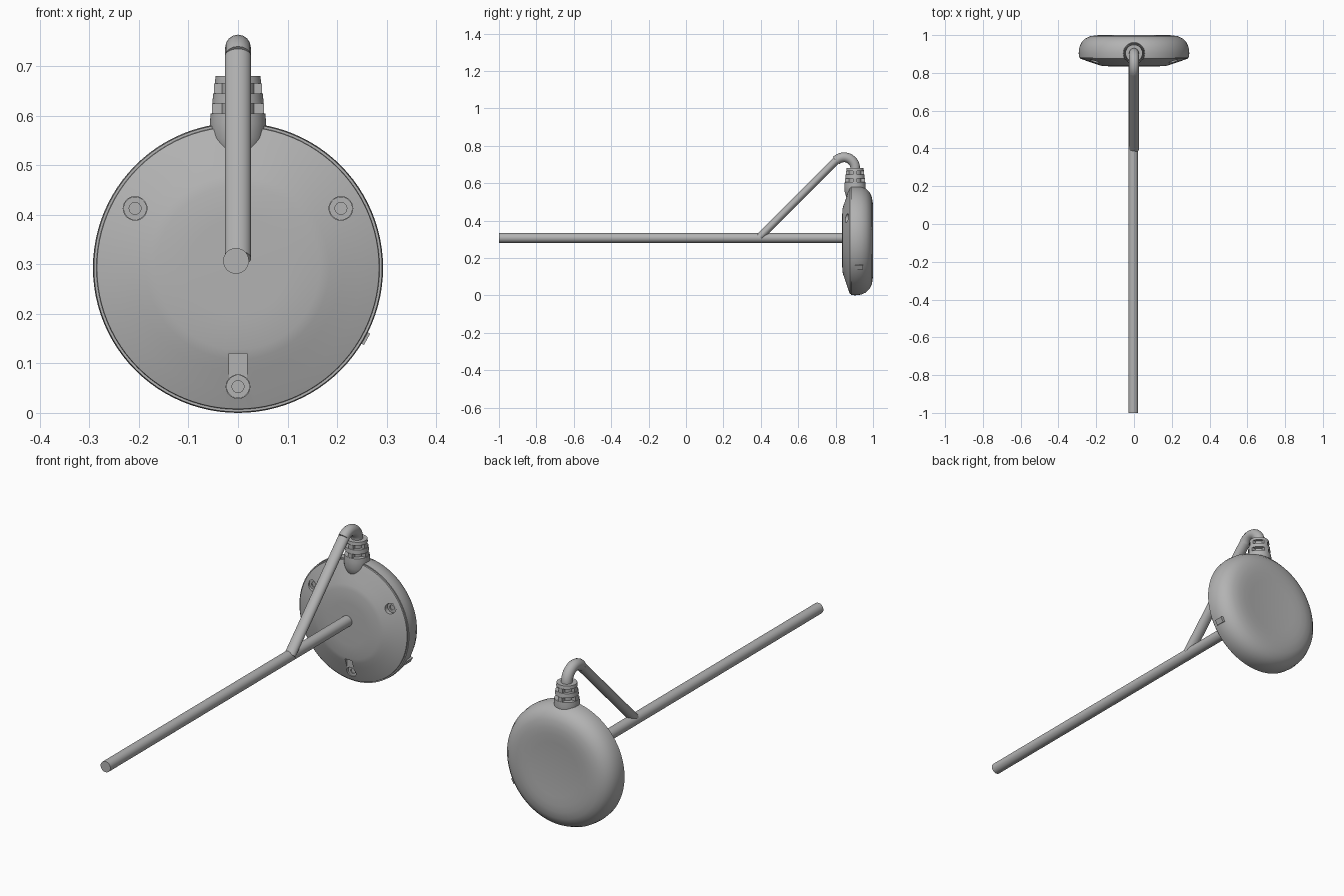
import bpy, bmesh, math
from mathutils import Vector, Matrix

if "Cube" in bpy.data.objects:
    bpy.data.objects.remove(bpy.data.objects["Cube"], do_unlink=True)

grey = bpy.data.materials.new("plain grey")
grey.use_nodes = True
grey.diffuse_color = (0.45, 0.45, 0.45, 1)
grey.node_tree.nodes["Principled BSDF"].inputs["Base Color"].default_value = (0.45, 0.45, 0.45, 1)
parts = []


def finish(bm, name):
    bmesh.ops.recalc_face_normals(bm, faces=bm.faces)
    mesh = bpy.data.meshes.new(name)
    bm.to_mesh(mesh)
    bm.free()
    mesh.materials.append(grey)
    obj = bpy.data.objects.new(name, mesh)
    bpy.context.collection.objects.link(obj)
    parts.append(obj)
    return obj


def lathe(name, profile, axis, centre, segments):
    """Spin (radius, height) points round the given axis."""
    axis, centre = Vector(axis), Vector(centre)
    bm = bmesh.new()
    verts = [bm.verts.new(centre + Vector((r, 0, 0)) + axis * h) for r, h in profile]
    edges = [bm.edges.new(pair) for pair in zip(verts, verts[1:])]
    bmesh.ops.spin(bm, geom=verts + edges, cent=centre, axis=axis,
                   angle=math.tau, steps=segments)
    bmesh.ops.remove_doubles(bm, verts=bm.verts, dist=0.0002)
    return finish(bm, name)


def rod(name, start, end, rx, ry, segments=32):
    start, end = Vector(start), Vector(end)
    bm = bmesh.new()
    bmesh.ops.create_cone(bm, cap_ends=True, segments=segments, radius1=1, radius2=1, depth=1)
    turn = (end - start).to_track_quat('Z', 'Y').to_matrix().to_4x4()
    size = Matrix.Diagonal((rx, ry, (end - start).length, 1))
    bm.transform(Matrix.Translation((start + end) / 2) @ turn @ size)
    return finish(bm, name)


def box(name, centre, size, turn=Matrix.Identity(4)):
    bm = bmesh.new()
    bmesh.ops.create_cube(bm, size=1)
    bm.transform(Matrix.Translation(centre) @ turn @ Matrix.Diagonal((*size, 1)))
    return finish(bm, name)


def cut(target, cutter):
    mod = target.modifiers.new("cut", 'BOOLEAN')
    mod.operation, mod.solver, mod.object = 'DIFFERENCE', 'EXACT', cutter
    bpy.context.view_layer.objects.active = target
    bpy.ops.object.modifier_apply(modifier=mod.name)
    parts.remove(cutter)
    bpy.data.objects.remove(cutter, do_unlink=True)


# Round housing: shallow cone in front, seam step, soft dome behind
MID = 0.293
housing = lathe("housing", [
    (0, 0.834), (0.10, 0.834), (0.165, 0.836), (0.185, 0.841), (0.21, 0.85),
    (0.25, 0.863), (0.285, 0.876), (0.286, 0.882), (0.291, 0.882), (0.293, 0.905),
    (0.289, 0.937), (0.277, 0.963), (0.258, 0.982), (0.232, 0.994), (0.2, 0.999),
    (0.17, 1.0), (0.13, 0.998), (0.08, 0.995), (0, 0.994)],
    (0, 1, 0), (0, 0, MID), 96)

# Three counterbored screws and the notch above the lowest one
cut(housing, box("notch", (0, 0.82, 0.092), (0.036, 0.07, 0.056)))
for i in range(3):
    a = math.radians(30 + 120 * i)
    x, z = 0.24 * math.cos(a), MID + 0.24 * math.sin(a)
    cut(housing, rod("bore", (x, 0.78, z), (x, 0.878, z), 0.024, 0.024))
    lathe(f"screw_{i + 1}", [(0.0235, 0.88), (0.0235, 0.872), (0.012, 0.872),
                             (0.012, 0.877), (0, 0.877)],
          (0, 1, 0), (x, 0, z), 24)

# Small tab on the rim
a = math.radians(-29)
box("rim_tab", (0.287 * math.cos(a), 0.925, MID + 0.287 * math.sin(a)),
    (0.022, 0.042, 0.026), Matrix.Rotation(-a, 4, 'Y'))

# Strain relief with two rows of slots, bridged by four ribs
NECK = 0.904
lathe("strain_relief", [
    (0, 0.50), (0.03, 0.505), (0.047, 0.525), (0.056, 0.555), (0.057, 0.585),
    (0.055, 0.605), (0.034, 0.605), (0.034, 0.625), (0.052, 0.625),
    (0.050, 0.645), (0.034, 0.645), (0.034, 0.665), (0.047, 0.665),
    (0.045, 0.68), (0, 0.68)],
    (0, 0, 1), (0, NECK, 0), 48)
for row, (z, r) in enumerate(((0.615, 0.053), (0.655, 0.048))):
    for side, size in (("cross", (2 * r, 0.022, 0.02)), ("depth", (0.022, 2 * r, 0.02))):
        box(f"relief_rib_{side}_{row + 1}", (0, NECK, z), size)

# Bent cable above the strain relief
BEND_Y, BEND_Z, BEND_R = 0.845, 0.678, 0.06
path = [(0, NECK, 0.66)]
for i in range(17):
    a = math.radians(135 * i / 16)
    path.append((0, BEND_Y + BEND_R * math.cos(a), BEND_Z + BEND_R * math.sin(a)))
curve = bpy.data.curves.new("cable_bend", 'CURVE')
curve.dimensions = '3D'
curve.bevel_depth, curve.bevel_resolution, curve.use_fill_caps = 0.026, 6, True
spline = curve.splines.new('POLY')
spline.points.add(len(path) - 1)
for point, co in zip(spline.points, path):
    point.co = (*co, 1)
bend = bpy.data.objects.new("cable_bend", curve)
bpy.context.collection.objects.link(bend)
curve.materials.append(grey)
bpy.ops.object.select_all(action='DESELECT')
bend.select_set(True)
bpy.context.view_layer.objects.active = bend
bpy.ops.object.convert(target='MESH')
parts.append(bpy.context.view_layer.objects.active)

# Sloping cable and the long straight stem
rod("cable_slope", path[-1], (0, 0.395, 0.312), 0.0265, 0.021)
rod("stem", (-0.004, -1, 0.307), (-0.004, 0.86, 0.307), 0.026, 0.026)

# Smooth shading with sharp edges kept
bpy.ops.object.select_all(action='DESELECT')
for obj in parts:
    obj.select_set(True)
bpy.context.view_layer.objects.active = parts[0]
bpy.ops.object.shade_smooth_by_angle(angle=math.radians(30))
